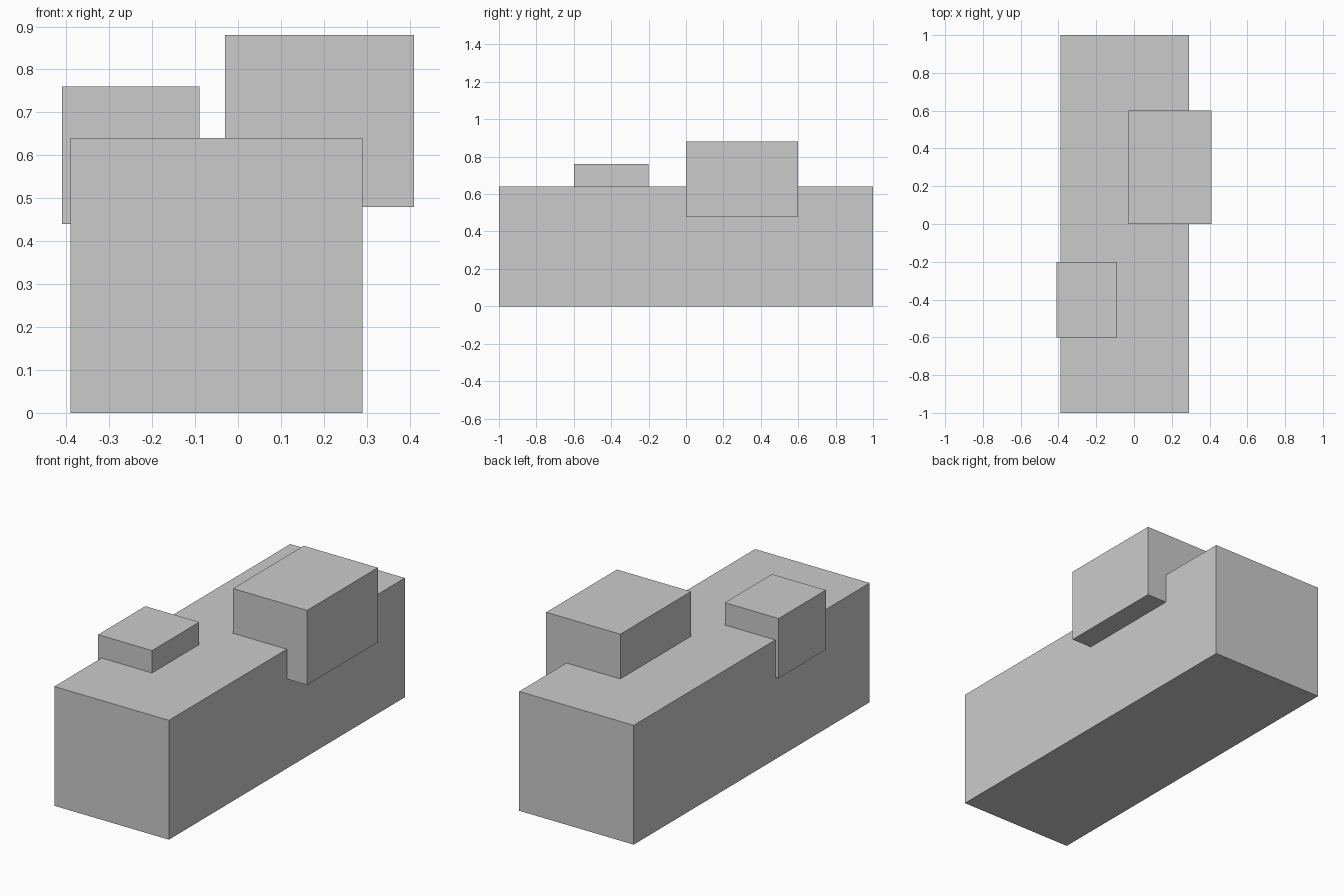
import bpy
import bmesh
from mathutils import Vector

if "Cube" in bpy.data.objects:
    bpy.data.objects.remove(bpy.data.objects["Cube"])

grey = bpy.data.materials.new("plain grey")
grey.diffuse_color = (0.6, 0.6, 0.6, 1.0)
grey.use_nodes = True
grey.node_tree.nodes["Principled BSDF"].inputs["Base Color"].default_value = grey.diffuse_color


def block(name, low, high):
    """Axis-aligned box between two opposite corners."""
    low, high = Vector(low), Vector(high)
    bm = bmesh.new()
    bmesh.ops.create_cube(bm, size=1.0)
    bmesh.ops.scale(bm, vec=high - low, verts=bm.verts)
    mesh = bpy.data.meshes.new(name)
    bm.to_mesh(mesh)
    bm.free()
    mesh.materials.append(grey)
    obj = bpy.data.objects.new(name, mesh)
    obj.location = (low + high) / 2
    bpy.context.collection.objects.link(obj)
    return obj


# Long main body
block("main_body", (-0.39, -1.0, 0.0), (0.29, 1.0, 0.64))
# Large block set into the right top edge
block("large_block", (-0.03, 0.0, 0.48), (0.41, 0.6, 0.88))
# Small block set into the left top edge
block("small_block", (-0.41, -0.6, 0.44), (-0.09, -0.2, 0.76))
